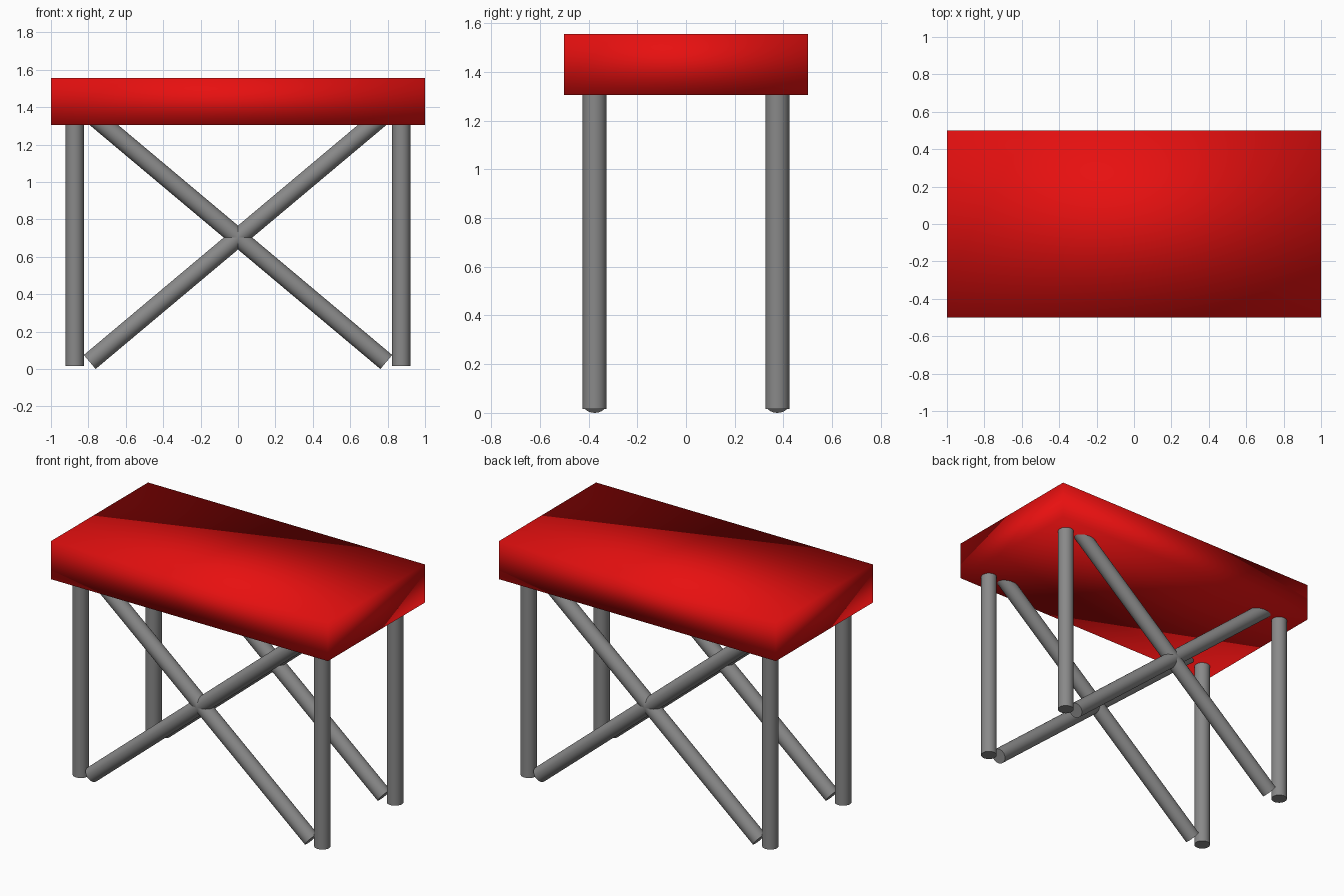
import bpy
import math

if "Cube" in bpy.data.objects:
    bpy.data.objects.remove(bpy.data.objects["Cube"])


def material(name, rgb):
    m = bpy.data.materials.new(name)
    m.diffuse_color = (*rgb, 1.0)
    m.use_nodes = True
    m.node_tree.nodes["Principled BSDF"].inputs["Base Color"].default_value = m.diffuse_color
    return m


red = material("red", (0.8, 0.005, 0.005))
grey = material("grey", (0.25, 0.25, 0.25))


def rod(name, loc, length, tilt=0.0):
    """Round bar, tilted about the y axis."""
    bpy.ops.mesh.primitive_cylinder_add(vertices=32, radius=0.049, depth=length,
                                        location=loc, rotation=(0, tilt, 0))
    ob = bpy.context.object
    ob.name = name
    ob.data.materials.append(grey)
    bpy.ops.object.shade_smooth_by_angle(angle=math.radians(40))


# Seat slab, softly shaded across its edges
bpy.ops.mesh.primitive_cube_add(size=1, location=(0, 0, 1.43))
seat = bpy.context.object
seat.name = "seat"
seat.scale = (2, 1, 0.25)
bpy.ops.object.transform_apply(location=False, rotation=False, scale=True)
seat.data.materials.append(red)
bpy.ops.object.shade_smooth()

# Upright legs and crossed braces, front and back
for side, y in (("front", -0.375), ("back", 0.375)):
    for hand, s in (("left", -1), ("right", 1)):
        rod(f"{side}_{hand}_leg", (s * 0.873, y, 0.6675), 1.305)
        rod(f"{side}_{hand}_brace", (0, y, 0.703), 2.07, s * math.radians(50))
